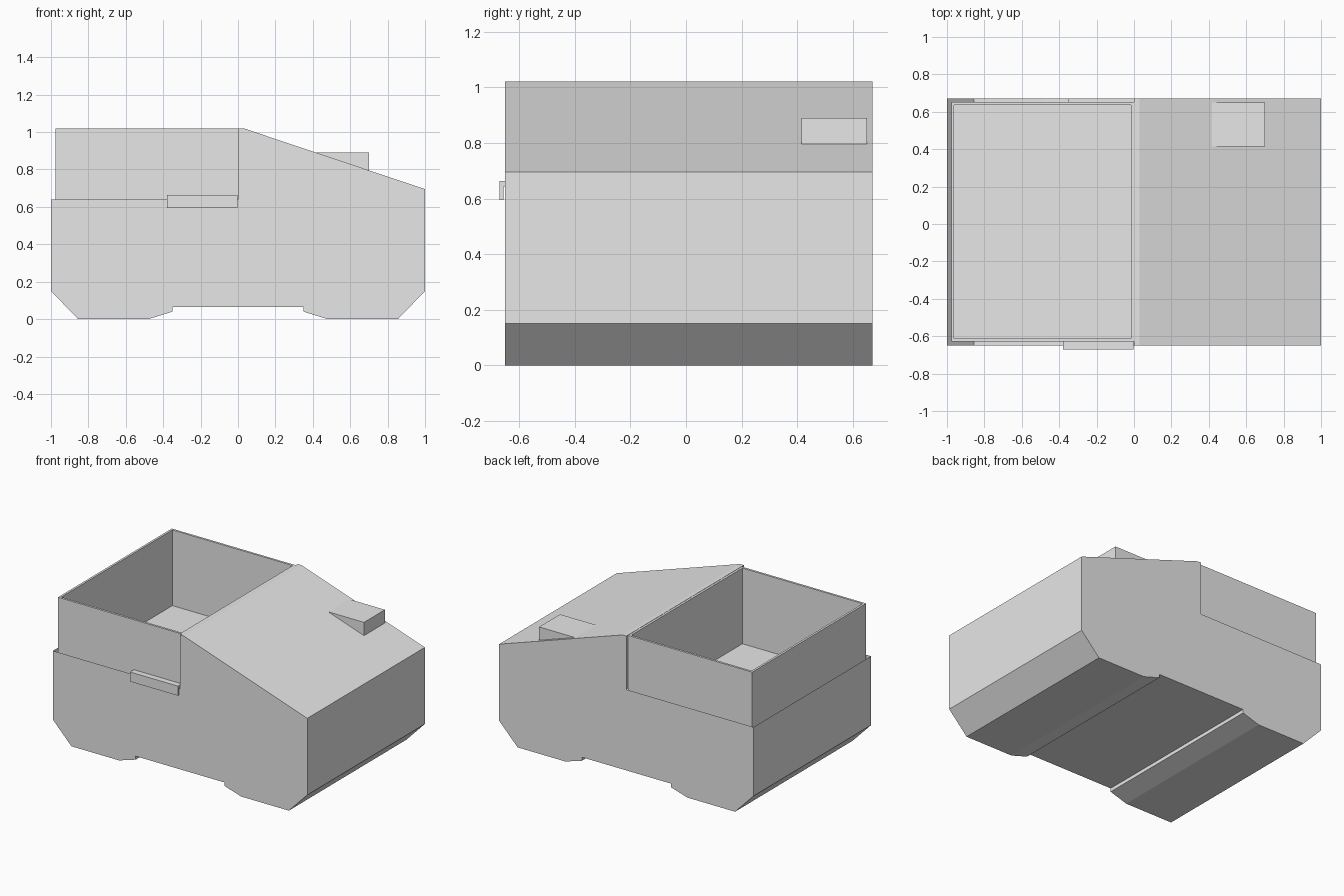
import bpy, bmesh
from mathutils import Vector

cube = bpy.data.objects.get("Cube")
if cube:
    bpy.data.objects.remove(cube, do_unlink=True)

grey = bpy.data.materials.new("plain grey")
grey.use_nodes = True
COLOR = (0.8, 0.8, 0.8, 1.0)
grey.diffuse_color = COLOR
grey.node_tree.nodes["Principled BSDF"].inputs["Base Color"].default_value = COLOR


def finish(name, bm):
    bmesh.ops.recalc_face_normals(bm, faces=bm.faces[:])
    mesh = bpy.data.meshes.new(name)
    bm.to_mesh(mesh)
    bm.free()
    mesh.materials.append(grey)
    obj = bpy.data.objects.new(name, mesh)
    bpy.context.scene.collection.objects.link(obj)
    return obj


def prism(name, profile, place, low, high, open_edge=None):
    """Extrude a closed profile from low to high, leaving one side open if asked."""
    bm = bmesh.new()
    near = [bm.verts.new(place(a, b, low)) for a, b in profile]
    far = [bm.verts.new(place(a, b, high)) for a, b in profile]
    bm.faces.new(near)
    bm.faces.new(far[::-1])
    count = len(profile)
    for i in range(count):
        if i != open_edge:
            j = (i + 1) % count
            bm.faces.new((near[i], far[i], far[j], near[j]))
    return finish(name, bm)


def along_y(x, z, y):
    return Vector((x, y, z))


def along_x(y, z, x):
    return Vector((x, y, z))


# Lower body with sloped nose; the ledge around the bin stays open
underside = [(0.35, 0.065), (0.35, 0.04), (0.48, 0), (0.855, 0), (1, 0.15)]
mirrored = [(-x, z) for x, z in reversed(underside)]
upper = [(1, 0.695), (0.03, 1.02), (0, 1.02), (0, 0.64), (-1, 0.64)]
body = mirrored + underside + upper
prism("body_shell", body, along_y, -0.65, 0.67, open_edge=len(body) - 2)

# Open bin sitting inside the body
bm = bmesh.new()
bmesh.ops.create_cube(bm, size=1)
low, high = Vector((-0.977, -0.627, 0.45)), Vector((0, 0.652, 1.018))
for v in bm.verts:
    v.co = Vector([(low[i] + high[i]) / 2 + v.co[i] * (high[i] - low[i]) for i in range(3)])
bm.normal_update()
top = max(bm.faces, key=lambda f: f.calc_center_median().z)
bmesh.ops.inset_region(bm, faces=[top], thickness=0.022)
mouth = bmesh.ops.extrude_face_region(bm, geom=[top])
floor_verts = [g for g in mouth["geom"] if isinstance(g, bmesh.types.BMVert)]
for v in floor_verts:
    v.co.z = 0.48
if top.is_valid:
    bmesh.ops.delete(bm, geom=[top], context='FACES_ONLY')
finish("bin", bm)

# Hooked handle on the front of the bin
hook = [(-0.67, 0.595), (-0.657, 0.595), (-0.657, 0.643),
        (-0.625, 0.643), (-0.625, 0.663), (-0.67, 0.663)]
prism("front_handle", hook, along_x, -0.38, -0.003)

# Wedge block on the sloped nose
wedge = [(0.415, 0.89), (0.7, 0.89), (0.7, 0.76), (0.415, 0.855)]
prism("nose_wedge", wedge, along_y, 0.415, 0.65)
